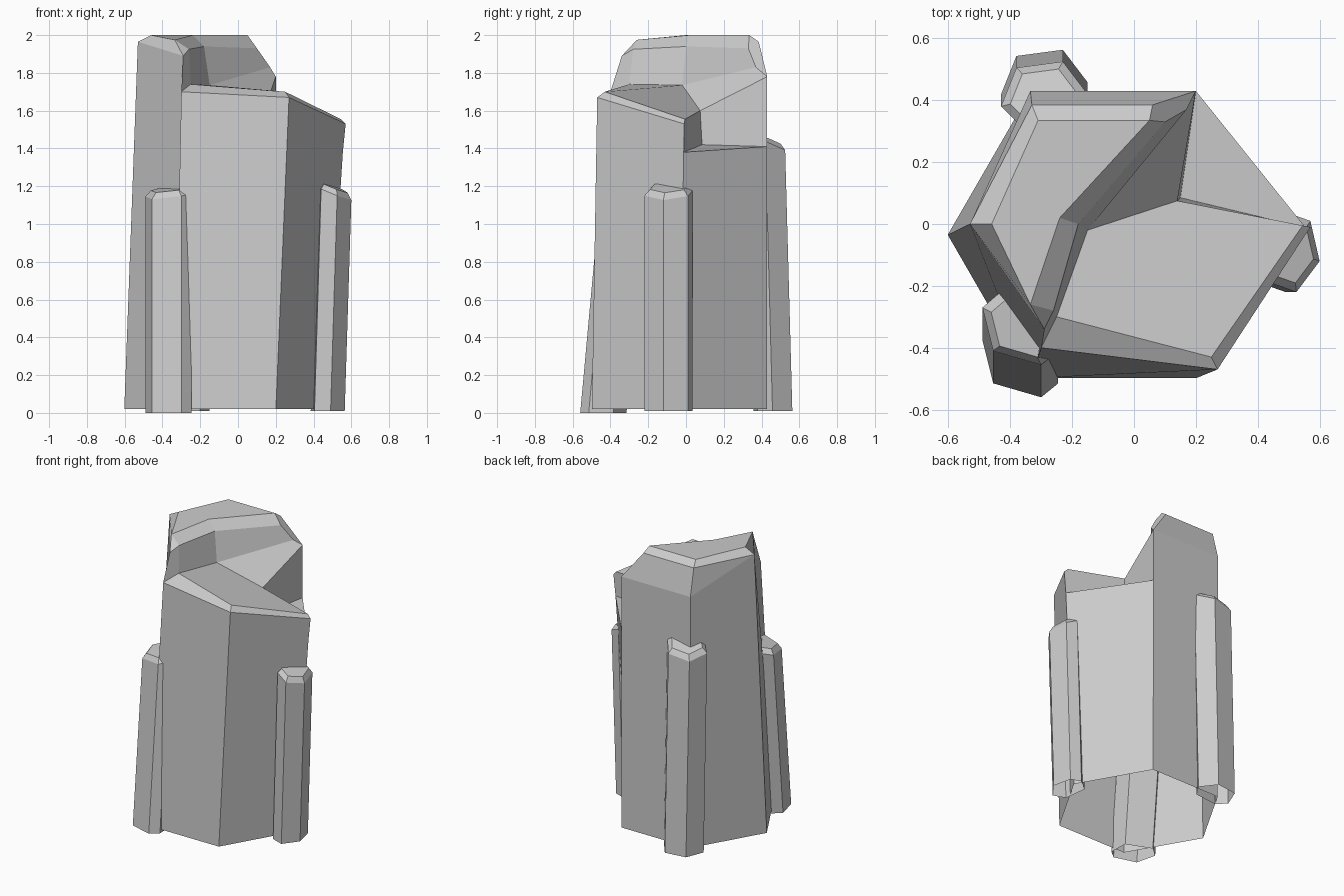
import bpy, bmesh, math
from mathutils import Vector

if "Cube" in bpy.data.objects:
    bpy.data.objects.remove(bpy.data.objects["Cube"])


def finish(name, bm):
    """Make normals consistent and put the mesh in the scene."""
    bmesh.ops.recalc_face_normals(bm, faces=bm.faces[:])
    mesh = bpy.data.meshes.new(name)
    bm.to_mesh(mesh)
    bm.free()
    obj = bpy.data.objects.new(name, mesh)
    bpy.context.collection.objects.link(obj)
    return obj


def faceted(name, points, faces):
    """Mesh from named corner points; each face is a string of names."""
    bm = bmesh.new()
    v = {k: bm.verts.new(p) for k, p in points.items()}
    for f in faces:
        bm.faces.new([v[k] for k in f.split()])
    return finish(name, bm)


def side_column(name, outline, shift, height, slope, base=0.0):
    """Leaning six-sided column, open below, with a bevelled sloping top."""
    bm = bmesh.new()
    rim = [Vector((x, y, 0)) for x, y in outline]
    mid = sum(rim, Vector()) / len(rim)
    out = mid.normalized()

    def top(p, lift):
        return Vector((p.x, p.y, height + lift - slope * (p - mid).dot(out)))

    rings = [[p + Vector((*shift, base)) for p in rim],
             [top(p, -0.01) for p in rim],
             [top(p.lerp(mid, 0.22), 0.02) for p in rim]]
    rings = [[bm.verts.new(p) for p in r] for r in rings]
    n = len(rim)
    for lo, hi in zip(rings, rings[1:]):
        for i in range(n):
            j = (i + 1) % n
            bm.faces.new((lo[i], lo[j], hi[j], hi[i]))
    bm.faces.new(rings[-1])
    return finish(name, bm)


# Main pillar: hexagonal foot, B0 on the left, then clockwise seen from above
pts = {f"B{i}": (-0.067 + 0.535 * math.cos(math.pi - i * math.pi / 3),
                 -0.035 + 0.535 * math.sin(math.pi - i * math.pi / 3), 0.02)
       for i in range(6)}

# Tall back-left step: outer shoulder, inner edge and bevelled crown
pts.update(
    T0=(-.53, 0, 1.965), T1=(-.335, .43, 1.78), T2=(.2, .43, 1.78),
    M1=(-.33, .385, 1.965), M2=(.06, .385, 1.965),
    C0=(-.46, 0, 2), C1=(-.31, .335, 2), C2=(.05, .335, 2),
    C3=(-.24, .02, 2), C4=(-.335, -.26, 1.975),
    A=(-.29, -.34, 1.89), S=(-.26, -.28, 1.925), N=(-.18, 0, 1.94),
    E=(.10, .33, 1.93), D=(.17, .37, 1.83))

# Middle front step and low back-right step
pts.update(
    G3=(.57, -.01, 1.53), G4=(.27, -.47, 1.67), G5=(-.30, -.40, 1.70),
    F3=(.545, -.005, 1.555), F4=(.25, -.43, 1.70), F0=(-.25, -.30, 1.74),
    P=(-.15, -.02, 1.735), Q=(.14, .075, 1.60),
    R0=(.15, .085, 1.42), R2=(.2, .43, 1.41), R3=(.555, -.012, 1.38))

faceted("rock_pillar", pts, [
    # outer walls
    "B0 B5 G5 A T0", "B1 B0 T0 T1", "B2 B1 T1 T2 R2",
    "B5 B4 G4 G5", "B4 B3 R3 G3 G4", "B3 B2 R2 R3",
    # tall step
    "T1 T0 M1", "T0 C0 C1 M1", "T2 T1 M1 M2", "M1 C1 C2 M2",
    "T2 M2 C2 E D", "T0 A C4 C0", "A S C4", "S N C3 C4", "N E C2 C3",
    "C0 C4 C3 C2 C1", "F0 P N S", "P D E N", "G5 F0 S A", "T2 D P Q",
    # front step
    "G5 G4 F4 F0", "G4 G3 F3 F4", "G3 Q F3", "F0 F4 F3 Q P",
    # low step and the walls around it
    "R3 R2 R0", "R3 R0 Q G3", "R2 T2 Q R0"])

# Small columns leaning on the pillar
side_column("front_left_column",
            [(-.455, -.41), (-.30, -.455), (-.245, -.41),
             (-.25, -.28), (-.42, -.21), (-.49, -.27)],
            (0, -.105), 1.165, 0.2)
side_column("right_column",
            [(.60, -.12), (.57, .01), (.50, .035),
             (.42, -.03), (.44, -.19), (.525, -.22)],
            (-.035, 0), 1.175, 0.4, 0.01)
side_column("back_column",
            [(-.43, .38), (-.38, .505), (-.23, .525),
             (-.15, .42), (-.20, .34), (-.37, .32)],
            (0, .038), 1.42, 0.35, 0.01)
